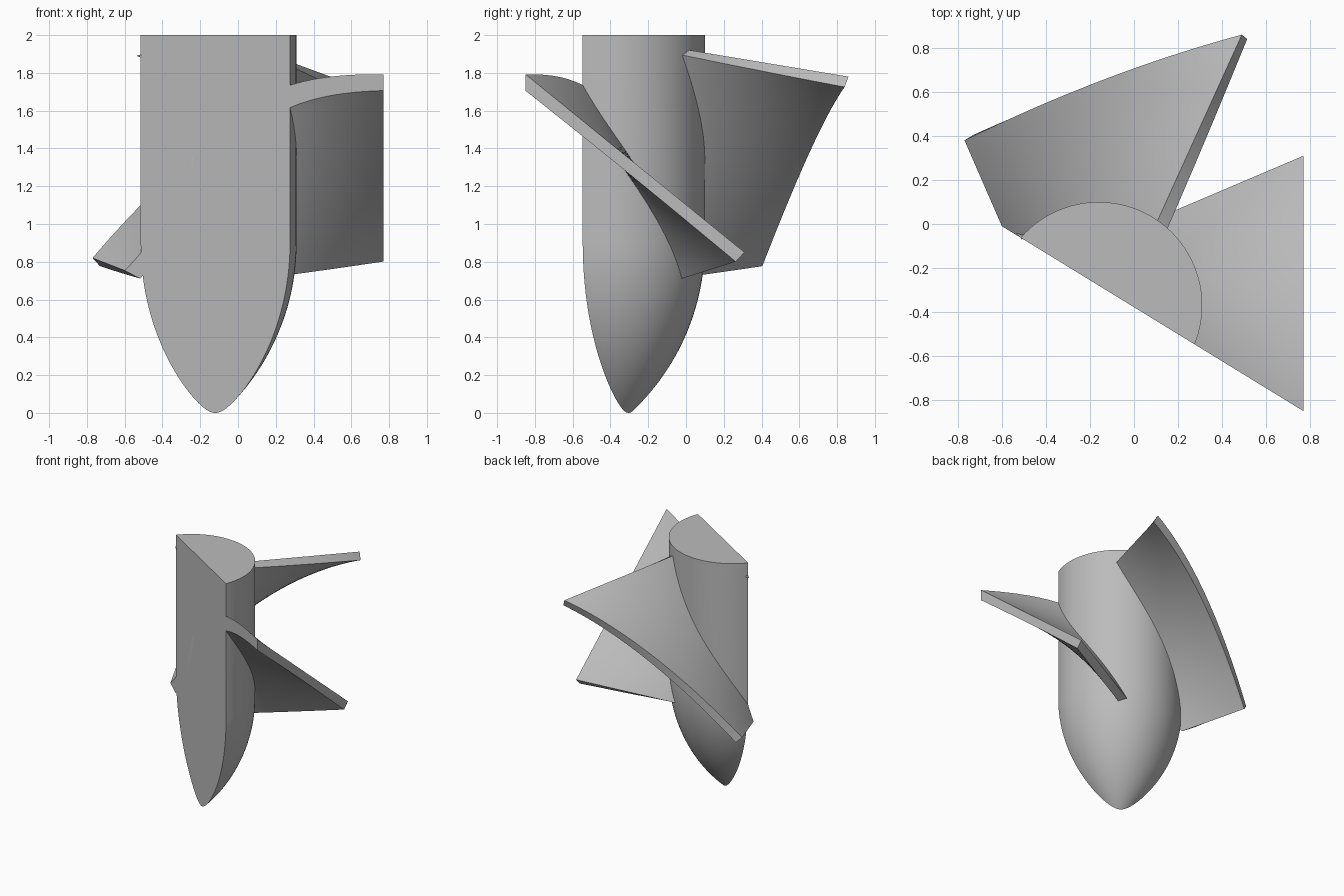
import bpy, bmesh, math
from mathutils import Vector

cube = bpy.data.objects.get("Cube")
if cube:
    bpy.data.objects.remove(cube, do_unlink=True)

AXIS = Vector((-0.16, -0.37, 0))        # hub axis
RADIUS = 0.47
CUT_POINT = Vector((-0.6, -0.01, 0))    # vertical section plane
CUT_NORMAL = Vector((0.84, 1.37, 0)).normalized()

grey = bpy.data.materials.new("plain grey")
grey.use_nodes = True
grey.diffuse_color = (0.5, 0.5, 0.5, 1)
grey.node_tree.nodes["Principled BSDF"].inputs["Base Color"].default_value = (0.5, 0.5, 0.5, 1)


def slice_off(bm, point, normal):
    """Remove everything behind the plane and close the section."""
    geom = bm.verts[:] + bm.edges[:] + bm.faces[:]
    bmesh.ops.bisect_plane(bm, geom=geom, dist=1e-5, plane_co=point,
                           plane_no=normal, clear_inner=True)
    rim = [e for e in bm.edges if e.is_boundary]
    bmesh.ops.holes_fill(bm, edges=rim, sides=0)


def finish(bm, name):
    bmesh.ops.recalc_face_normals(bm, faces=bm.faces[:])
    mesh = bpy.data.meshes.new(name)
    bm.to_mesh(mesh)
    bm.free()
    mesh.materials.append(grey)
    obj = bpy.data.objects.new(name, mesh)
    bpy.context.collection.objects.link(obj)
    bpy.ops.object.select_all(action='DESELECT')
    obj.select_set(True)
    bpy.context.view_layer.objects.active = obj
    bpy.ops.object.shade_smooth_by_angle(angle=math.radians(30))
    return obj


# Hub: cylinder with a pointed arc nose, sliced lengthwise
def build_hub(segments=96, steps=32, shoulder=0.9, arc=1.227):
    nose = math.acos((arc - RADIUS) / arc)
    profile = [(RADIUS, 2.0)]
    for i in range(steps):
        a = nose * i / steps
        profile.append((RADIUS - arc + arc * math.cos(a), shoulder - arc * math.sin(a)))
    bm = bmesh.new()
    rings = []
    for r, z in profile:
        angles = [math.tau * k / segments for k in range(segments)]
        rings.append([bm.verts.new(AXIS + Vector((r * math.cos(a), r * math.sin(a), z)))
                      for a in angles])
    tip = bm.verts.new(AXIS + Vector((0, 0, shoulder - arc * math.sin(nose))))
    bm.faces.new(rings[0])
    for k in range(segments):
        n = (k + 1) % segments
        for a, b in zip(rings, rings[1:]):
            bm.faces.new((a[k], a[n], b[n], b[k]))
        bm.faces.new((rings[-1][k], rings[-1][n], tip))
    slice_off(bm, CUT_POINT, CUT_NORMAL)
    finish(bm, "hub")


# Blade: twisted ruled plate between an inner line and an outer line
def build_blade(name, inner, outer, bulge=(0, 0, 0), reach=1.0, limit=None,
                thickness=0.063, nu=40, nv=14):
    i0, i1, o0, o1 = (Vector(p) for p in inner + outer)
    bow = Vector(bulge)

    def point(u, v):
        edge = o0.lerp(o1, u) + bow * u * (1 - u)
        return i0.lerp(i1, u).lerp(edge, v * reach)

    def normal(u, v):
        d = 0.001
        n = (point(u + d, v) - point(u - d, v)).cross(point(u, v + d) - point(u, v - d))
        n.normalize()
        return n if n.z > 0 else -n

    bm = bmesh.new()
    layers = []
    for depth in (0, thickness):
        layers.append([[bm.verts.new(point(i / nu, j / nv) - normal(i / nu, j / nv) * depth)
                        for j in range(nv + 1)] for i in range(nu + 1)])
    for g in layers:
        for i in range(nu):
            for j in range(nv):
                bm.faces.new((g[i][j], g[i + 1][j], g[i + 1][j + 1], g[i][j + 1]))
    top, low = layers
    for i in range(nu):
        for j in (0, nv):
            bm.faces.new((top[i][j], top[i + 1][j], low[i + 1][j], low[i][j]))
    for j in range(nv):
        for i in (0, nu):
            bm.faces.new((top[i][j], top[i][j + 1], low[i][j + 1], low[i][j]))
    slice_off(bm, CUT_POINT, CUT_NORMAL)
    if limit:
        slice_off(bm, Vector((limit, 0, 0)), Vector((-1, 0, 0)))
    finish(bm, name)


build_hub()
build_blade("back_blade",
            inner=[(-0.5, -0.24, 0.715), (0.0, -0.22, 1.96)],
            outer=[(-0.77, 0.38, 0.82), (0.49, 0.86, 1.78)],
            bulge=(0, 0.14, 0.53))
build_blade("left_blade",
            inner=[(-0.03, -0.03, 0.715), (-0.01, -0.53, 1.96)],
            outer=[(0.77, 0.31, 0.85), (0.77, -0.89, 1.825)],
            reach=1.06, limit=0.77)

# Remnant of a sliced blade at the edge of the section
bm = bmesh.new()
bmesh.ops.create_cone(bm, cap_ends=True, segments=4, radius1=0.014, radius2=0, depth=0.04)
bmesh.ops.rotate(bm, verts=bm.verts[:], cent=(0, 0, 0),
                 matrix=Vector((0, 0, 1)).rotation_difference(Vector((-1, 0.6, 0))).to_matrix())
bmesh.ops.translate(bm, verts=bm.verts[:], vec=(-0.52, -0.05, 1.89))
finish(bm, "blade_remnant")
